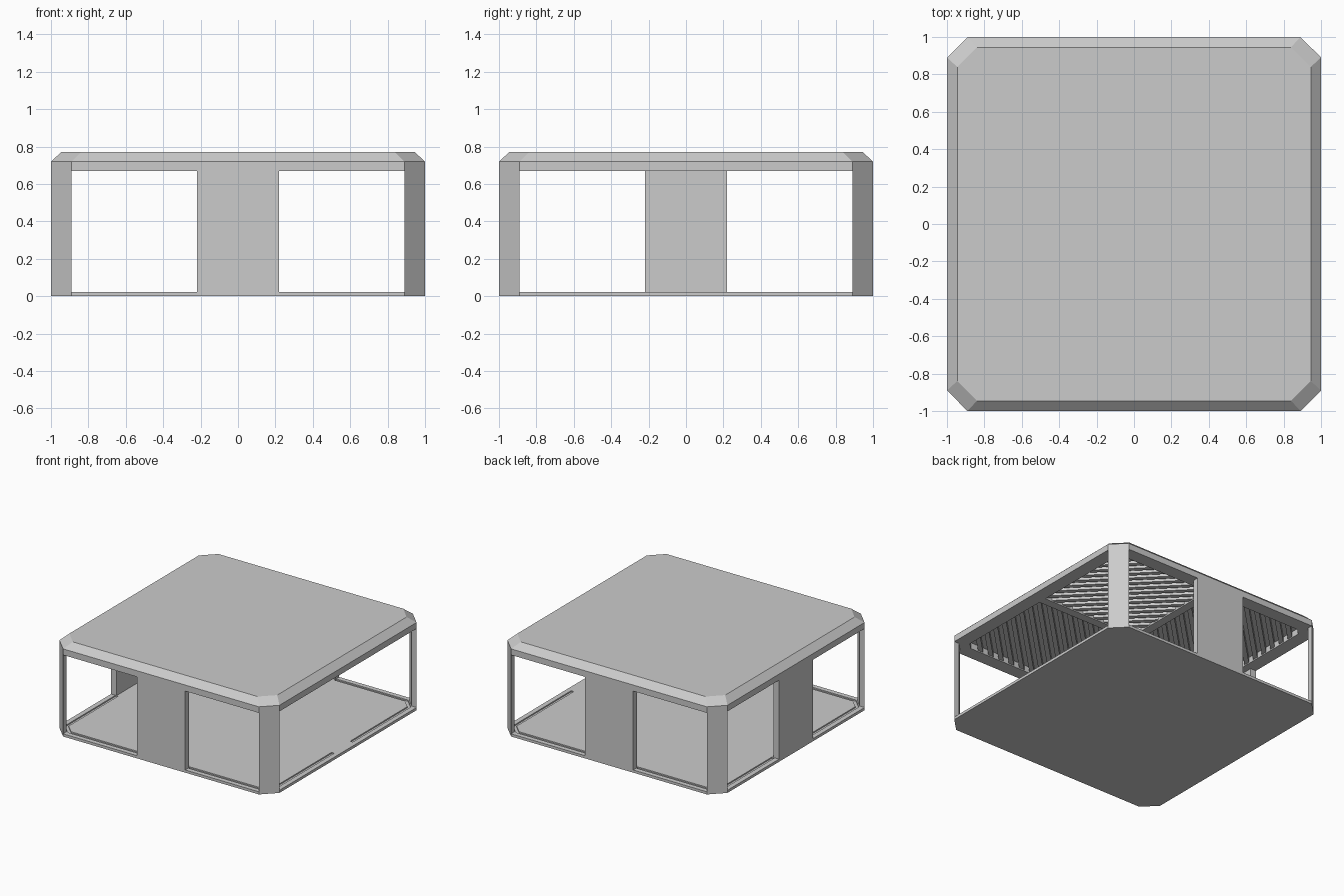
import bpy, bmesh

if "Cube" in bpy.data.objects:
    bpy.data.objects.remove(bpy.data.objects["Cube"])

SIGNS = [(1, 1), (-1, 1), (-1, -1), (1, -1)]


def finish(name, bm):
    bmesh.ops.recalc_face_normals(bm, faces=bm.faces)
    me = bpy.data.meshes.new(name)
    bm.to_mesh(me)
    bm.free()
    ob = bpy.data.objects.new(name, me)
    bpy.context.collection.objects.link(ob)
    return ob


def octagon(r, c):
    return [(r, c), (c, r), (-c, r), (-r, c), (-r, -c), (-c, -r), (c, -r), (r, -c)]


def loft(name, sections, closed=False):
    """Skin stacked octagons (r, c, z); capped, or closed into a ring."""
    bm = bmesh.new()
    loops = [[bm.verts.new((x, y, z)) for x, y in octagon(r, c)] for r, c, z in sections]
    pairs = list(zip(loops, loops[1:]))
    if closed:
        pairs.append((loops[-1], loops[0]))
    else:
        bm.faces.new(loops[0])
        bm.faces.new(loops[-1])
    for a, b in pairs:
        for i in range(8):
            j = (i + 1) % 8
            bm.faces.new((a[i], a[j], b[j], b[i]))
    return finish(name, bm)


def add_prism(bm, pts, z0, z1):
    lo = [bm.verts.new((x, y, z0)) for x, y in pts]
    hi = [bm.verts.new((x, y, z1)) for x, y in pts]
    bm.faces.new(lo)
    bm.faces.new(hi)
    n = len(pts)
    for i in range(n):
        j = (i + 1) % n
        bm.faces.new((lo[i], lo[j], hi[j], hi[i]))


def prisms(name, outlines, z0, z1):
    bm = bmesh.new()
    for pts in outlines:
        add_prism(bm, pts, z0, z1)
    return finish(name, bm)


def rect(x0, x1, y0, y1):
    return [(x0, y0), (x1, y0), (x1, y1), (x0, y1)]


# floor slab with glazing grooves around each corner
floor = loft("floor_slab", [(1, 0.89, 0), (1, 0.89, 0.022)])
grooves = []
for sx, sy in SIGNS:
    e = 0.12 if sx > 0 else 0.22
    pts = [(0.22, 0.96), (0.873, 0.96), (0.96, 0.873), (0.96, e),
           (0.935, e), (0.935, 0.863), (0.863, 0.935), (0.22, 0.935)]
    grooves.append([(sx * x, sy * y) for x, y in pts])
cutter = prisms("groove_cutter", grooves, 0.012, 0.05)
cutter.hide_render = True
cutter.hide_set(True)
cut = floor.modifiers.new("grooves", 'BOOLEAN')
cut.operation = 'DIFFERENCE'
cut.object = cutter

# diagonal corner posts
post = [(0.89, 1), (1, 0.89), (0.955, 0.89), (0.89, 0.955)]
prisms("corner_posts", [[(sx * x, sy * y) for x, y in post] for sx, sy in SIGNS], 0.022, 0.67)

# wall panels on front, back and left; the right side stays open
prisms("front_wall_panel", [rect(-0.22, 0.22, -1, -0.95)], 0.022, 0.67)
prisms("back_wall_panel", [rect(-0.22, 0.22, 0.95, 1)], 0.022, 0.67)
prisms("left_wall_panel", [rect(-1, -0.95, -0.22, 0.22)], 0.022, 0.67)

# roof: perimeter beam and bevelled cap
IN = 0.89
loft("roof_beam_ring", [(1, 0.89, 0.67), (1, 0.89, 0.72), (IN, 0.84, 0.72), (IN, 0.84, 0.67)], True)
loft("roof_cap", [(1, 0.89, 0.72), (0.945, 0.84, 0.77)])

# crossing ceiling beams
H = 0.035
prisms("ceiling_cross_beam", [rect(-IN, IN, -H, H), rect(-H, H, -IN, -H), rect(-H, H, H, IN)], 0.67, 0.72)

# diagonal ceiling slats forming concentric diamonds
slats = []
STEP, WIDTH = 0.1, 0.05
for sx, sy in SIGNS:
    s = 2 * H + 0.04
    while s + WIDTH < 1.72:
        u0, u1 = max(H, s - IN), max(H, s + WIDTH - IN)
        quad = [(u0, s - u0), (s - u0, u0), (s + WIDTH - u1, u1), (u1, s + WIDTH - u1)]
        slats.append([(sx * x, sy * y) for x, y in quad])
        s += STEP
prisms("ceiling_slats", slats, 0.68, 0.72)
